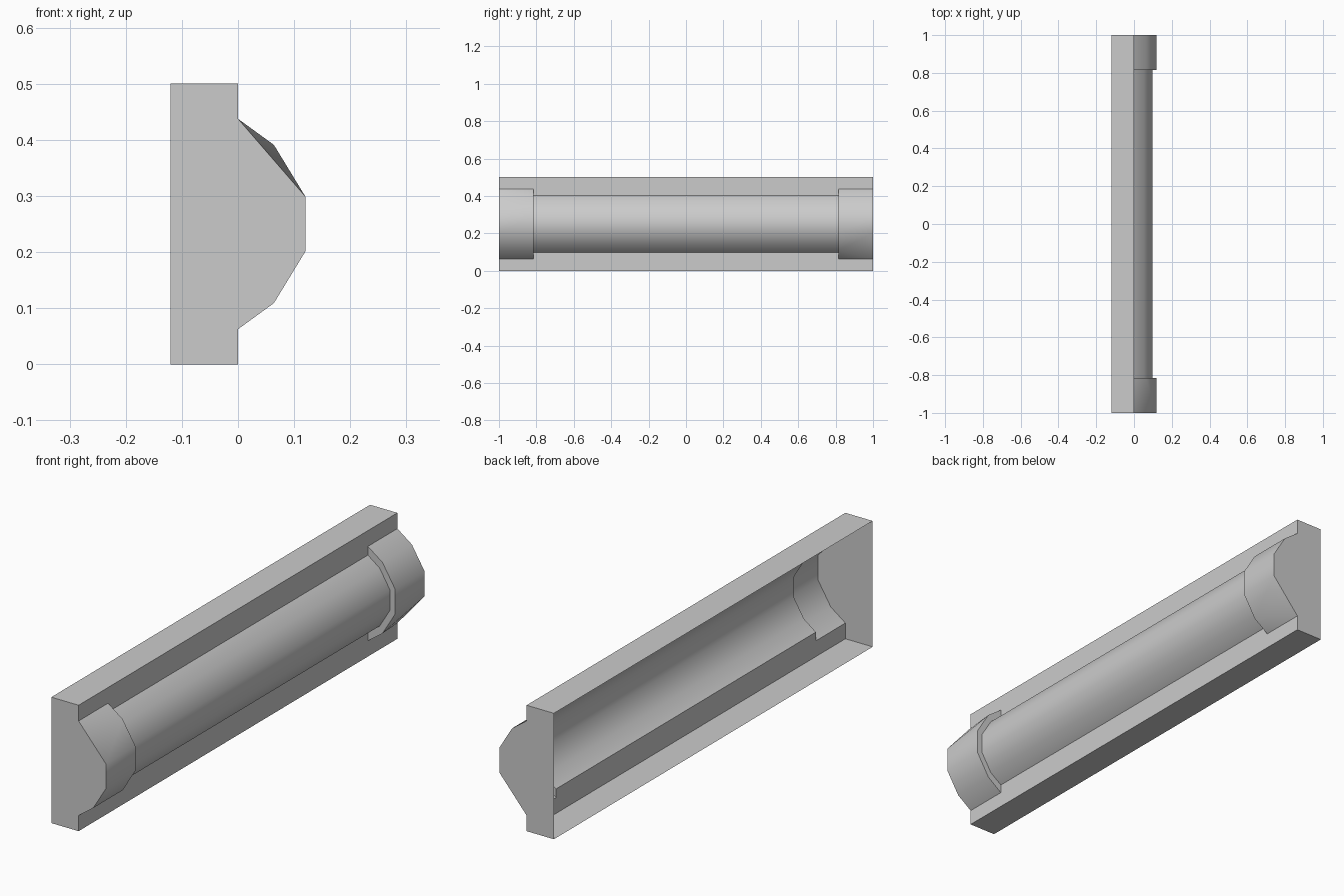
import bpy, bmesh

if "Cube" in bpy.data.objects:
    bpy.data.objects.remove(bpy.data.objects["Cube"])

grey = bpy.data.materials.new("light grey")
grey.diffuse_color = (0.6, 0.6, 0.6, 1)
grey.use_nodes = True
grey.node_tree.nodes["Principled BSDF"].inputs["Base Color"].default_value = grey.diffuse_color

HEIGHT, BACK, STEP = 0.5, -0.12, 0.815
MID = HEIGHT / 2

# half-round cross-section (x, z offset from mid height), top to bottom
UPPER = [(0, 0.1875), (0.064, 0.141), (0.12, 0.049)]
RING = UPPER + [(x, -z) for x, z in reversed(UPPER)]
TUBE = [(x * 0.81, z * 0.815) for x, z in RING]


def at(profile, y, turn=1):
    """Place a cross-section at y; turn=-1 spins it half a turn about x."""
    return [(x, y * turn, MID + z * turn) for x, z in profile]


def make(name, faces):
    """Build a thin shell from corner lists, welding shared corners."""
    bm = bmesh.new()
    for corners in faces:
        bm.faces.new([bm.verts.new(c) for c in corners])
    bmesh.ops.remove_doubles(bm, verts=bm.verts, dist=1e-5)
    bm.normal_update()
    mesh = bpy.data.meshes.new(name)
    bm.to_mesh(mesh)
    bm.free()
    mesh.materials.append(grey)
    obj = bpy.data.objects.new(name, mesh)
    bpy.context.collection.objects.link(obj)
    bpy.ops.object.select_all(action='DESELECT')
    obj.select_set(True)
    bpy.context.view_layer.objects.active = obj
    bpy.ops.object.shade_smooth_by_angle(angle=0.7)
    return obj


def strip(a, b):
    """Quads between two cross-sections, a nearer -y."""
    return [(a[i], b[i], b[i + 1], a[i + 1])[::-1] for i in range(len(a) - 1)]


# Open-backed housing: top, bottom and the notched front strips
housing = [
    [(BACK, -1, HEIGHT), (0, -1, HEIGHT), (0, 1, HEIGHT), (BACK, 1, HEIGHT)],
    [(BACK, -1, 0), (BACK, 1, 0), (0, 1, 0), (0, -1, 0)],
]
for turn in (1, -1):
    edge = [(-1, MID), (-1, RING[0][1]), (-STEP, RING[0][1]), (-STEP, TUBE[0][1]),
            (STEP, TUBE[0][1]), (STEP, RING[0][1]), (1, RING[0][1]), (1, MID)]
    housing.append([(0, y * turn, MID + z * turn) for y, z in reversed(edge)][::-1])
make("housing", housing)

# Closed end plates, one bulge corner left off
CAP = [(BACK, MID), (BACK, -MID), (0, -MID)] + RING[:1:-1] + [RING[0], (0, MID)]
for name, turn in (("front_end_plate", 1), ("back_end_plate", -1)):
    make(name, [at(CAP, -1, turn)])

# Raised end collars, chamfered where the end plate corner is missing
for name, turn in (("front_collar", 1), ("back_collar", -1)):
    a, b = at(RING, -1, turn), at(RING, -STEP, turn)
    t = at(TUBE, -STEP, turn)
    faces = [(a[0], a[2], b[1]), (a[0], b[1], b[0]), (a[2], b[2], b[1])]
    faces += strip(a[2:], b[2:])
    faces += strip(b, t)  # step down to the tube
    make(name, faces)

# Long half-round tube
make("tube", strip(at(TUBE, -STEP), at(TUBE, STEP)))
